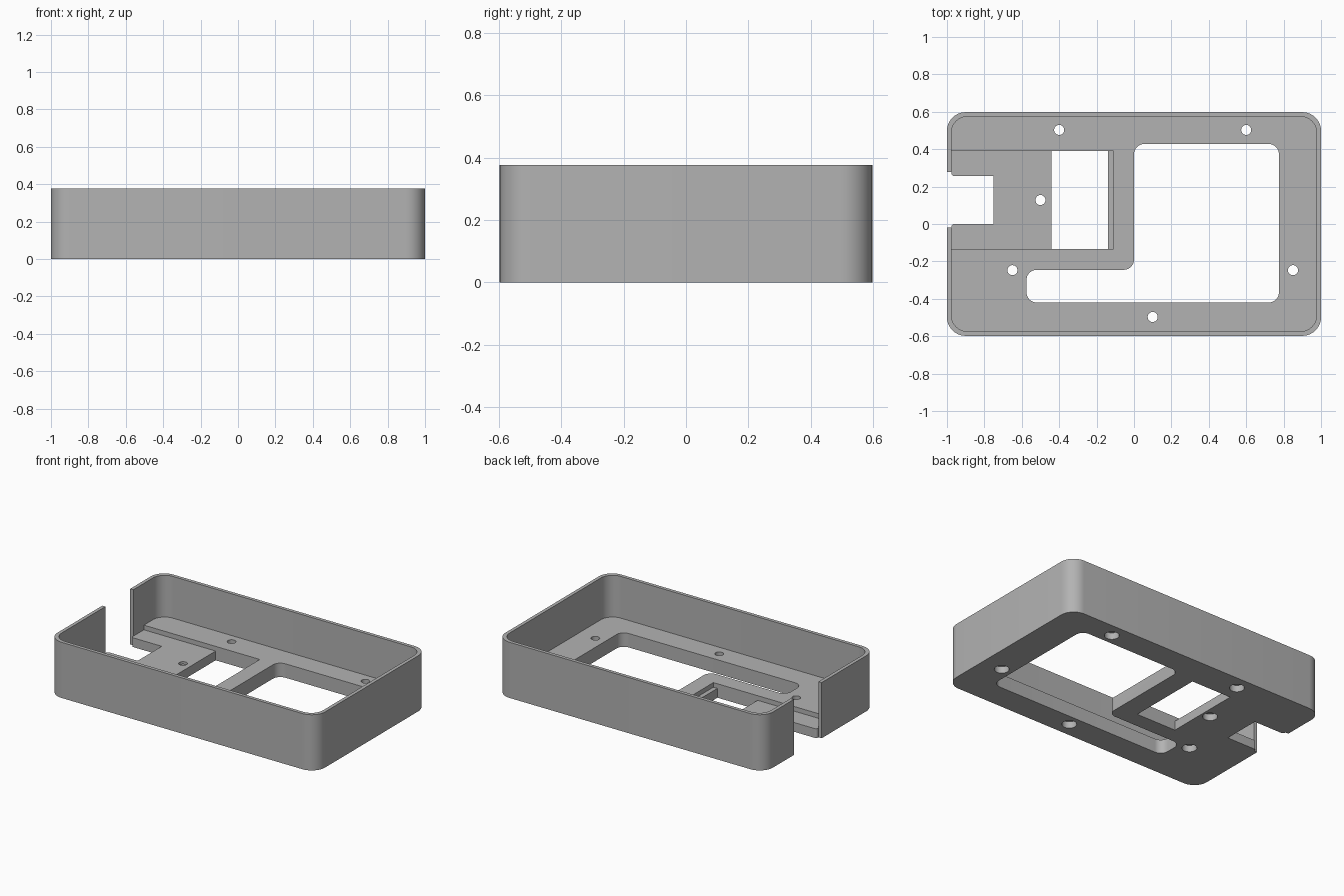
import bpy
import bmesh
import math
from mathutils import Vector

cube = bpy.data.objects.get("Cube")
if cube:
    bpy.data.objects.remove(cube, do_unlink=True)

HALF_X, HALF_Y, HEIGHT = 1.0, 0.598, 0.376
WALL, FLOOR, RECESS = 0.0235, 0.094, 0.0625
IN_X, IN_Y = HALF_X - WALL, HALF_Y - WALL

grey = bpy.data.materials.new("grey plastic")
grey.use_nodes = True
colour = (0.45, 0.45, 0.45, 1)
grey.diffuse_color = colour
grey.node_tree.nodes["Principled BSDF"].inputs["Base Color"].default_value = colour


def rounded(corners, steps=10):
    """Outline from (x, y, radius) corners, each right angle turned into an arc."""
    out = []
    for i, (x, y, r) in enumerate(corners):
        p = Vector((x, y))
        if r == 0:
            out.append(p)
            continue
        a = (Vector(corners[i - 1][:2]) - p).normalized()
        b = (Vector(corners[(i + 1) % len(corners)][:2]) - p).normalized()
        centre = p + (a + b) * r
        for k in range(steps + 1):
            t = math.pi / 2 * k / steps
            out.append(centre - b * r * math.cos(t) - a * r * math.sin(t))
    return out


def rect(x0, x1, y0, y1, r=0):
    return rounded([(x0, y0, r), (x1, y0, r), (x1, y1, r), (x0, y1, r)])


def circle(x, y, r, n=24):
    return [Vector((x + r * math.cos(math.tau * i / n), y + r * math.sin(math.tau * i / n)))
            for i in range(n)]


def prism(name, outline, z0, z1):
    bm = bmesh.new()
    base = bm.faces.new([bm.verts.new((p.x, p.y, z0)) for p in outline])
    top = bmesh.ops.extrude_face_region(bm, geom=[base])["geom"]
    bmesh.ops.translate(bm, vec=(0, 0, z1 - z0),
                        verts=[g for g in top if isinstance(g, bmesh.types.BMVert)])
    bmesh.ops.recalc_face_normals(bm, faces=bm.faces)
    mesh = bpy.data.meshes.new(name)
    bm.to_mesh(mesh)
    bm.free()
    mesh.materials.append(grey)
    ob = bpy.data.objects.new(name, mesh)
    bpy.context.collection.objects.link(ob)
    return ob


# Outer block of the tray
tray = prism("case_tray", rect(-HALF_X, HALF_X, -HALF_Y, HALF_Y, 0.1), 0, HEIGHT)
bpy.context.view_layer.objects.active = tray
tray.select_set(True)


def cut(outline, z0=-0.1, z1=0.5):
    cutter = prism("cutter", outline, z0, z1)
    cutter.hide_render = True
    mod = tray.modifiers.new("cut", "BOOLEAN")
    mod.operation = "DIFFERENCE"
    mod.solver = "EXACT"
    mod.object = cutter
    bpy.ops.object.modifier_apply(modifier=mod.name)
    bpy.data.objects.remove(cutter, do_unlink=True)


# Main cavity and the shallow pocket in its floor
cut(rect(-IN_X, IN_X, -IN_Y, IN_Y, 0.0865), FLOOR)
cut(rect(-IN_X, -0.11, -0.135, 0.39), RECESS)

# Large L-shaped window and the small rectangular window
R = 0.055
cut(rounded([(-0.575, -0.42, R), (0.775, -0.42, R), (0.775, 0.428, R),
             (0, 0.428, R), (0, -0.245, R), (-0.575, -0.245, R)]))
cut(rect(-0.44, -0.14, -0.135, 0.39))

# Side gap through the wall, narrowing into the floor notch
cut(rounded([(-1.1, -0.02, 0), (-IN_X, -0.02, 0), (-IN_X, 0, 0.015), (-0.75, 0, 0),
             (-0.75, 0.257, 0), (-IN_X, 0.257, 0.015), (-IN_X, 0.278, 0), (-1.1, 0.278, 0)]))

# Screw holes, counterbored from underneath
for x, y in [(-0.4, 0.503), (0.6, 0.503), (-0.5, 0.128),
             (-0.65, -0.247), (0.85, -0.247), (0.1, -0.497)]:
    cut(circle(x, y, 0.027))
    cut(circle(x, y, 0.046), -0.1, 0.045)

bpy.ops.object.shade_smooth_by_angle(angle=math.radians(30))
